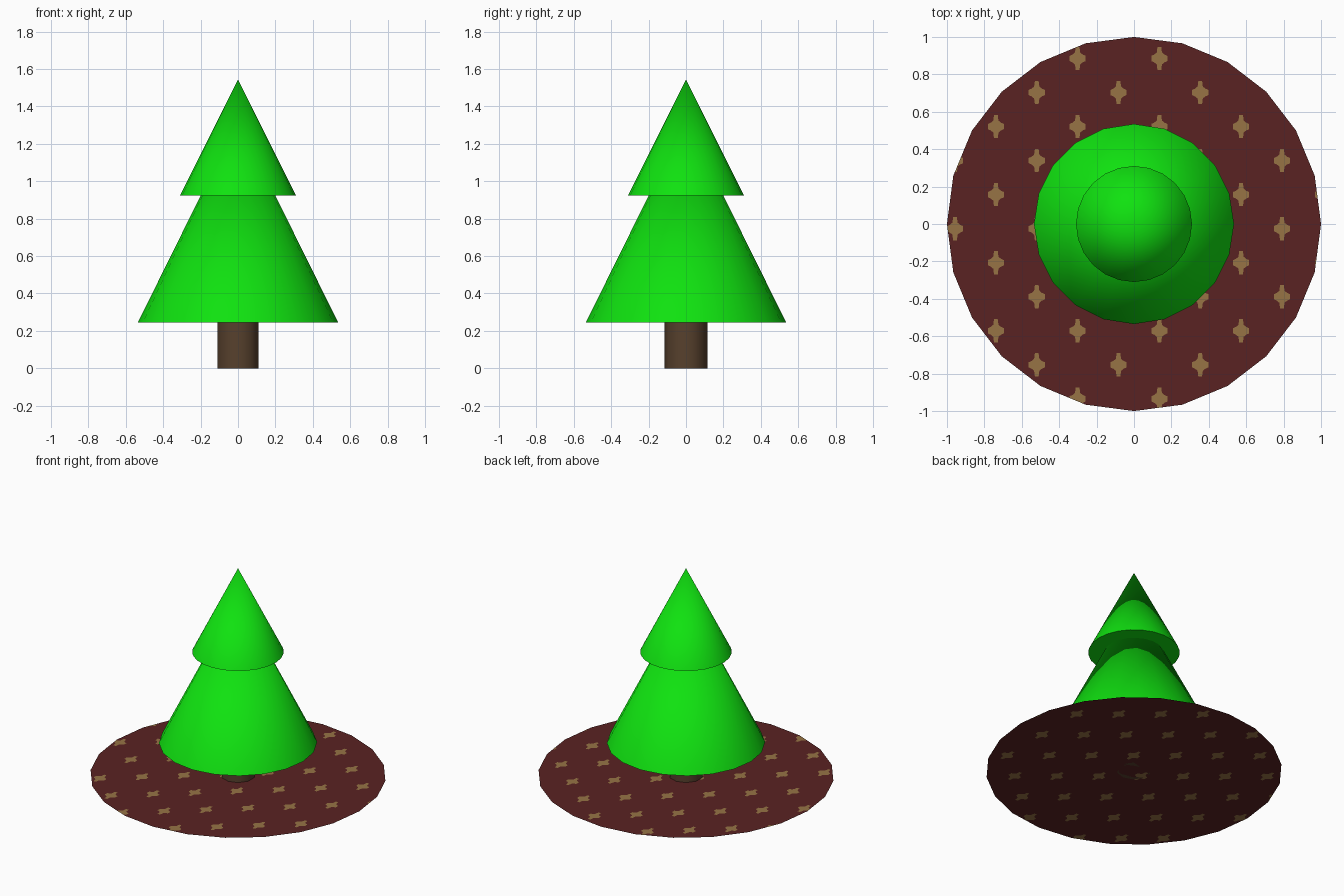
import bpy, bmesh, math
from mathutils import Vector

if "Cube" in bpy.data.objects:
    bpy.data.objects.remove(bpy.data.objects["Cube"])


def material(name, rgb):
    m = bpy.data.materials.new(name)
    m.diffuse_color = (*rgb, 1.0)
    m.use_nodes = True
    m.node_tree.nodes["Principled BSDF"].inputs["Base Color"].default_value = m.diffuse_color
    return m


green = material("leaf green", (0.005, 0.76, 0.005))
bark = material("bark brown", (0.095, 0.052, 0.026))
maroon = material("rug maroon", (0.102, 0.0165, 0.0165))
gold = material("rug gold", (0.31, 0.175, 0.06))


def finish(obj, name, mat):
    obj.name = name
    obj.data.materials.append(mat)
    bpy.ops.object.shade_smooth_by_angle(angle=math.radians(50))


def cone(name, sides, radius, bottom, top):
    bpy.ops.mesh.primitive_cone_add(vertices=sides, radius1=radius, radius2=0,
                                    depth=top - bottom,
                                    location=(0, 0, (top + bottom) / 2))
    finish(bpy.context.object, name, green)


# Foliage tiers
cone("lower_foliage", 20, 0.535, 0.246, 1.327)
cone("upper_foliage", 24, 0.31, 0.923, 1.545)

# Trunk
bpy.ops.mesh.primitive_cylinder_add(vertices=10, radius=0.115, depth=0.3,
                                    location=(0, 0, 0.15))
finish(bpy.context.object, "trunk", bark)

# Round rug: staggered bricks, each with a cut-in cross, trimmed to 24 sides
DX, DY = 0.437, 0.182
QUARTER = [(0.043, 0.014), (0.027, 0.021), (0.014, 0.032), (0.010, 0.062)]
right = [(x, -y) for x, y in reversed(QUARTER)] + QUARTER   # bottom to top
left = [(-x, y) for x, y in reversed(right)]                # top to bottom

bm = bmesh.new()


def face(points, cx, cy, index):
    f = bm.faces.new([bm.verts.new((cx + x, cy + y, 0)) for x, y in points])
    f.material_index = index


for row in range(-6, 7):
    cy = -0.025 + DY * row
    for col in range(-3, 4):
        cx = -0.083 + DX * (col + (0.5 if row % 2 else 0))
        hx, hy = DX / 2, DY / 2
        tip = QUARTER[-1][1]
        face(right + left, cx, cy, 1)
        # surround of the cross, in two halves
        half = [(0, -hy), (hx, -hy), (hx, hy), (0, hy), (0, tip)] \
            + right[::-1] + [(0, -tip)]
        face(half, cx, cy, 0)
        face([(-x, -y) for x, y in half], cx, cy, 0)

bmesh.ops.triangulate(bm, faces=bm.faces[:])
for i in range(24):
    a = math.radians(15 * i + 7.5)
    n = Vector((math.cos(a), math.sin(a), 0))
    bmesh.ops.bisect_plane(bm, geom=bm.verts[:] + bm.edges[:] + bm.faces[:],
                           plane_co=n * math.cos(math.radians(7.5)),
                           plane_no=n, clear_outer=True)
bmesh.ops.remove_doubles(bm, verts=bm.verts[:], dist=1e-5)
for f in bm.faces:
    f.normal_update()
    if f.normal.z < 0:
        f.normal_flip()
mesh = bpy.data.meshes.new("rug")
bm.to_mesh(mesh)
bm.free()
mesh.materials.append(maroon)
mesh.materials.append(gold)
bpy.context.collection.objects.link(bpy.data.objects.new("rug", mesh))
